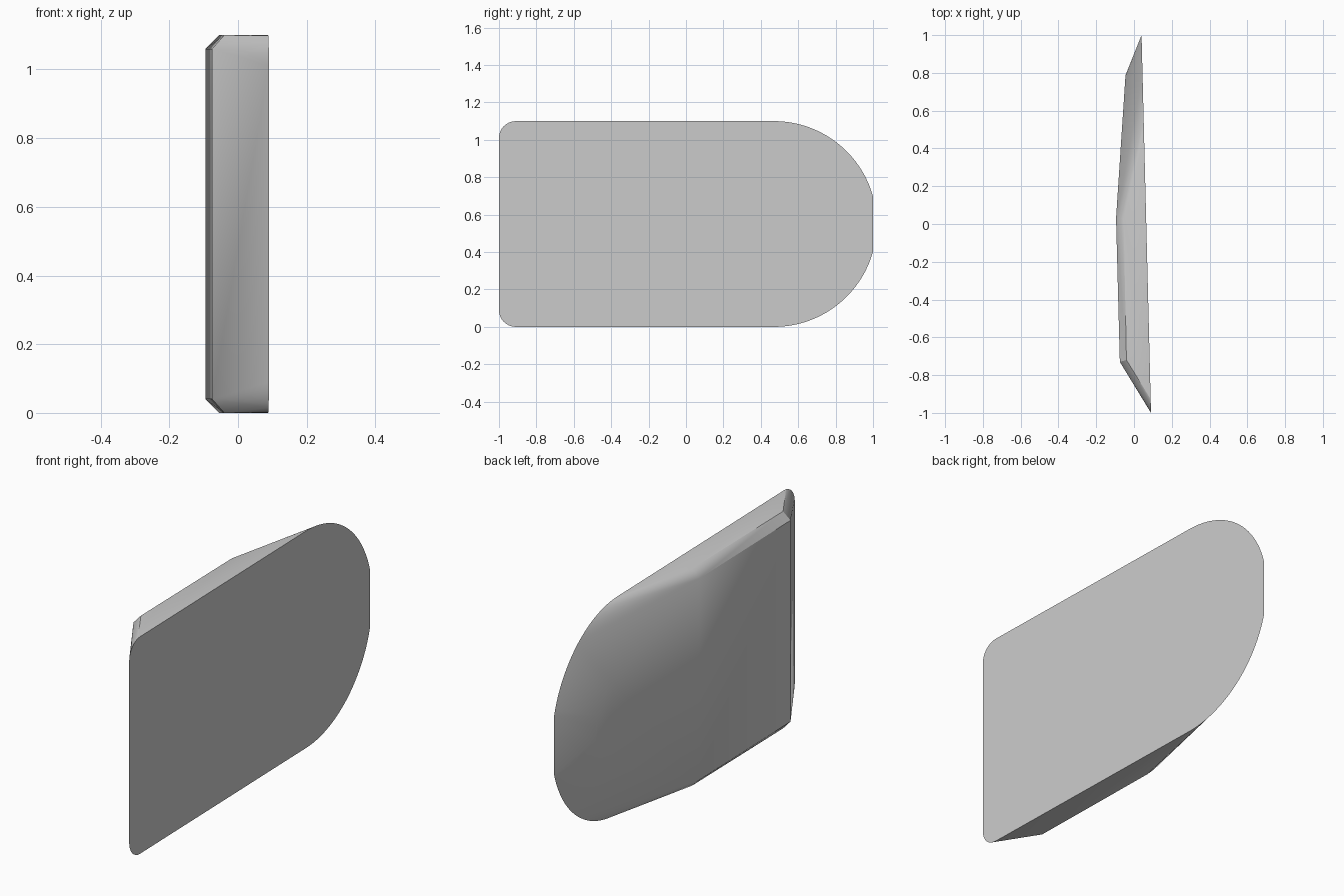
import bpy, bmesh
from math import sin, cos, radians, asin, acos, pi

cube = bpy.data.objects.get("Cube")
if cube:
    bpy.data.objects.remove(cube)

MID = 0.55  # mirror height


def arc(cy, cz, r, a0, a1, n):
    """Points (y, z) on an arc, angles measured from +y towards +z."""
    return [(cy + r * cos(a0 + (a1 - a0) * i / n),
             cz + r * sin(a0 + (a1 - a0) * i / n)) for i in range(n + 1)]


def back_x(y):
    return 0.065 - 0.025 * y


def ridge_x(y):
    return -0.095 + 0.066 * (y - 0.03)


# Upper half of the flat face outline: rounded front corner and large rear arc
outline = arc(-0.91, 1.01, 0.09, pi, pi / 2, 8)
outline += arc(0.47, MID, 0.55, pi / 2, acos(0.53 / 0.55), 24)
points = [(back_x(y), y, z) for y, z in outline]

# Raised side: chamfered straight edge, then the small rear arc
points += [(-0.04, -0.72, 1.1), (-0.055, 0.03, 1.1),
           (-0.075, -0.73, 1.06), (-0.095, 0.03, 1.06)]
points += [(ridge_x(y), y, z)
           for y, z in arc(0.55, MID, 0.24, radians(66), asin(0.035 / 0.24), 14)]

# Mirror to the lower half and wrap the rails in a convex shell
bm = bmesh.new()
for x, y, z in points:
    bm.verts.new((x, y, z))
    bm.verts.new((x, y, 2 * MID - z))
hull = bmesh.ops.convex_hull(bm, input=bm.verts)
loose = [v for v in bm.verts if not v.link_faces]
bmesh.ops.delete(bm, geom=loose, context='VERTS')
bmesh.ops.dissolve_limit(bm, angle_limit=radians(0.5),
                         verts=bm.verts, edges=bm.edges)
bmesh.ops.recalc_face_normals(bm, faces=bm.faces)
mesh = bpy.data.meshes.new("rounded_panel")
bm.to_mesh(mesh)
bm.free()
panel = bpy.data.objects.new("rounded_panel", mesh)
bpy.context.collection.objects.link(panel)

# Plain grey material
grey = bpy.data.materials.new("plain grey")
grey.use_nodes = True
color = (0.6, 0.6, 0.6, 1)
grey.diffuse_color = color
grey.node_tree.nodes["Principled BSDF"].inputs["Base Color"].default_value = color
mesh.materials.append(grey)

# Smooth the rounded rim, keep the chamfer edges sharp
bpy.ops.object.select_all(action='DESELECT')
panel.select_set(True)
bpy.context.view_layer.objects.active = panel
bpy.ops.object.shade_smooth_by_angle(angle=radians(20))
